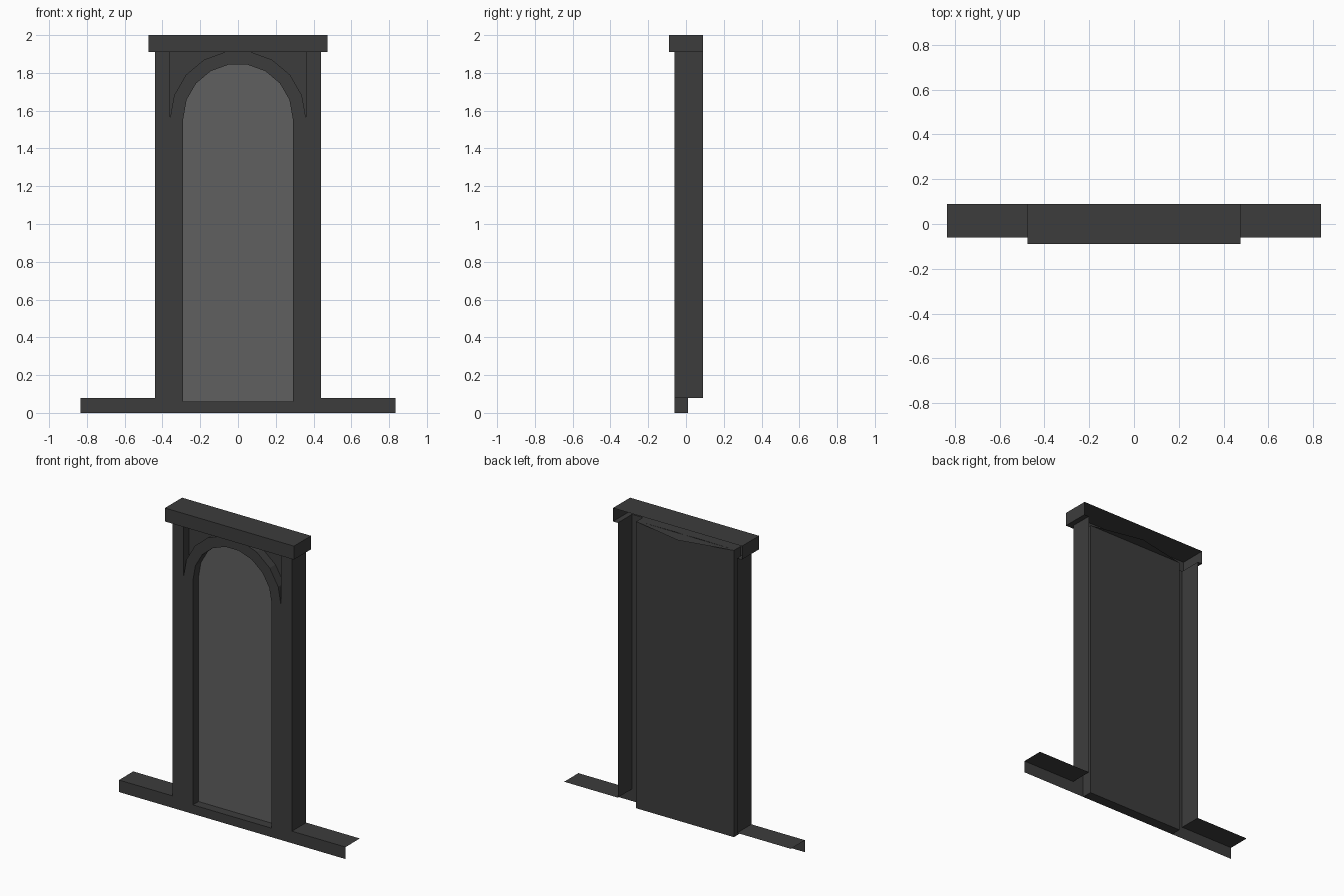
import bpy, bmesh, math

if "Cube" in bpy.data.objects:
    bpy.data.objects.remove(bpy.data.objects["Cube"], do_unlink=True)


def material(name, grey):
    m = bpy.data.materials.new(name)
    m.use_nodes = True
    colour = (grey, grey, grey, 1)
    m.diffuse_color = colour
    m.node_tree.nodes["Principled BSDF"].inputs["Base Color"].default_value = colour
    return m


frame_mat = material("dark grey frame", 0.046)
glass_mat = material("mid grey pane", 0.115)

# Main dimensions
FRONT, FLOOR, REAR, BACK = -0.06, 0.0, 0.01, 0.09
OUT, DOOR, OPEN = 0.44, 0.36, 0.29
TOP, CAP_TOP, STEP, SILL = 1.91, 2.0, 0.08, 0.06
WING, CAP, CAP_FRONT = 0.835, 0.475, -0.09
SPRING, SEGS = 1.558, 9


def build(name, faces, mat=frame_mat):
    bm = bmesh.new()
    for pts in faces:
        bm.faces.new([bm.verts.new(p) for p in pts])
    bmesh.ops.remove_doubles(bm, verts=bm.verts, dist=0.0005)
    bmesh.ops.recalc_face_normals(bm, faces=bm.faces)
    mesh = bpy.data.meshes.new(name)
    bm.to_mesh(mesh)
    bm.free()
    mesh.materials.append(mat)
    obj = bpy.data.objects.new(name, mesh)
    bpy.context.collection.objects.link(obj)
    return obj


def upright(x0, x1, z0, z1, y):
    return [(x0, y, z0), (x1, y, z0), (x1, y, z1), (x0, y, z1)]


def level(x0, x1, y0, y1, z):
    return [(x0, y0, z), (x1, y0, z), (x1, y1, z), (x0, y1, z)]


def side(x, y0, y1, z0, z1):
    return [(x, y0, z0), (x, y1, z0), (x, y1, z1), (x, y0, z1)]


def arc(r):
    return [(r * math.cos(math.pi * i / SEGS), SPRING + r * math.sin(math.pi * i / SEGS))
            for i in range(SEGS + 1)]


def at(points, y):
    return [(x, y, z) for x, z in points]


def walls(points, y0, y1):
    return [at([a, b], y0) + at([b, a], y1) for a, b in zip(points, points[1:])]


inner, outer = arc(OPEN), arc(DOOR)
opening = [(OPEN, SILL)] + inner + [(-OPEN, SILL)]

# Door leaf: stiles, bottom rail, arch ring and the reveal round the pane
leaf = [upright(-DOOR, DOOR, 0, SILL, FRONT),
        upright(-DOOR, DOOR, 0, TOP, REAR),
        level(-DOOR, DOOR, FRONT, REAR, 0)]
for s in (-1, 1):
    leaf.append(upright(s * OPEN, s * DOOR, SILL, SPRING, FRONT))
    leaf.append(side(s * DOOR, FRONT, REAR, 0, TOP))
for i in range(SEGS):
    leaf.append(at([inner[i], outer[i], outer[i + 1], inner[i + 1]], FRONT))
leaf += walls(opening + opening[:1], FRONT, FLOOR)
leaf += walls(outer, FRONT, FLOOR)
build("door_leaf", leaf)

# Sunken corner panels above the arch
half = SEGS // 2
corners = []
for s in (-1, 1):
    pts = [(s * x, z) for x, z in outer[:half + 1]]
    corners += [at([(s * DOOR, TOP), a, b], FLOOR) for a, b in zip(pts, pts[1:])]
    corners.append(at([(s * DOOR, TOP), pts[-1], (0, TOP)], FLOOR))
build("arch_corner_panels", corners)

build("door_pane", [at(opening, FLOOR - 0.001)], glass_mat)

# Open-backed posts and step wings on both sides
for s, label in ((-1, "right"), (1, "left")):
    build(label + "_post", [upright(s * DOOR, s * OUT, 0, TOP, FRONT),
                            side(s * OUT, FRONT, BACK, STEP, TOP)])
    build(label + "_step", [upright(s * OUT, s * WING, 0, STEP, FRONT),
                            level(s * OUT, s * WING, FRONT, BACK, STEP)])

# Open-backed lintel with its overhanging underside
lintel = [upright(-CAP, CAP, TOP, CAP_TOP, CAP_FRONT),
          level(-CAP, CAP, CAP_FRONT, BACK, CAP_TOP),
          level(-CAP, CAP, CAP_FRONT, FRONT, TOP)]
for s in (-1, 1):
    lintel.append(side(s * CAP, CAP_FRONT, BACK, TOP, CAP_TOP))
    lintel.append(level(s * OUT, s * CAP, FRONT, BACK, TOP))
build("lintel", lintel)

# Soffit over the door, pointed towards the back
build("soffit", [[(-DOOR, FRONT, TOP), (DOOR, FRONT, TOP), (DOOR, REAR, TOP),
                  (0, BACK - 0.005, TOP), (-DOOR, REAR, TOP)]])
